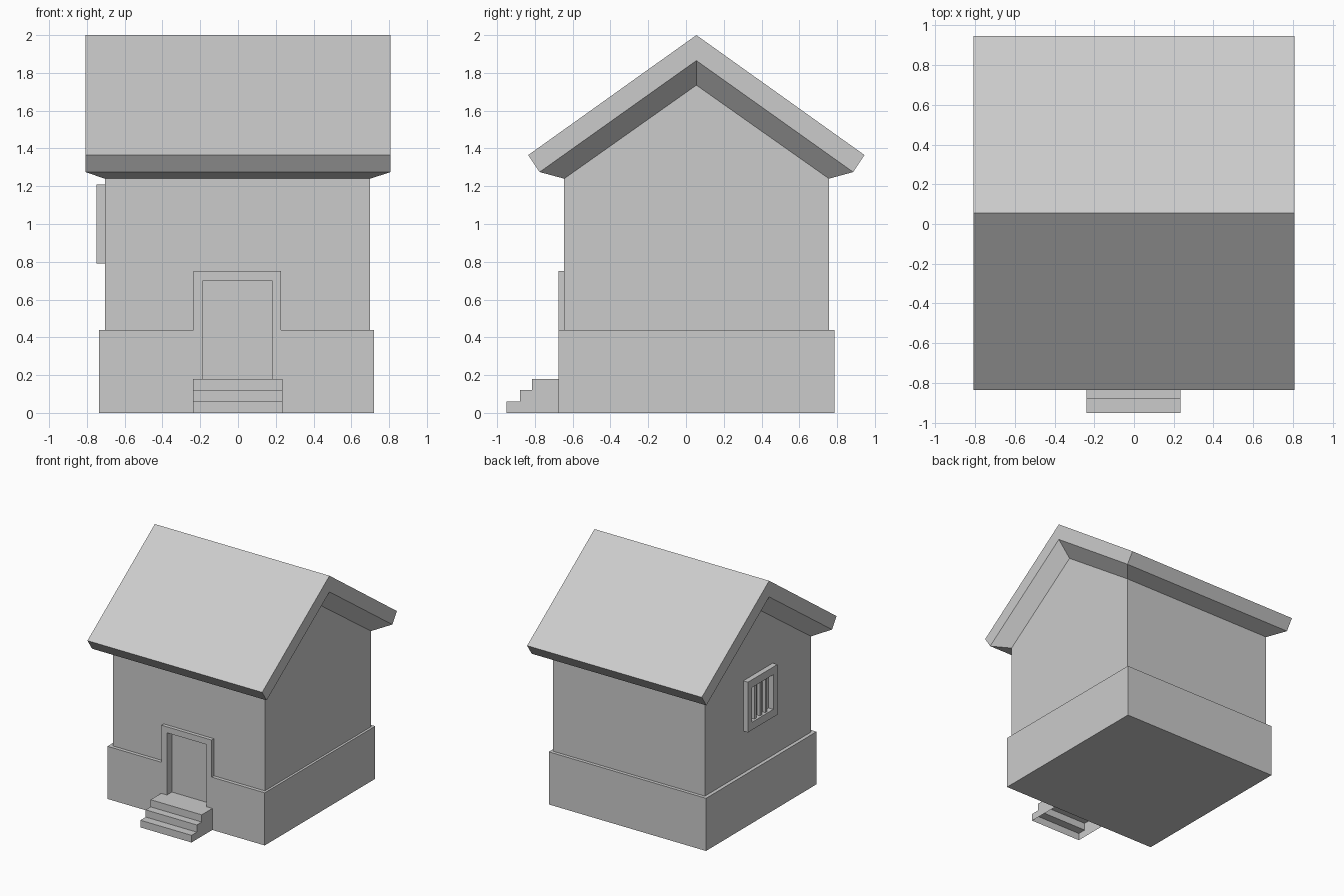
import bpy, bmesh

if "Cube" in bpy.data.objects:
    bpy.data.objects.remove(bpy.data.objects["Cube"])


def make(name, verts, faces):
    me = bpy.data.meshes.new(name)
    me.from_pydata(verts, [], faces)
    bm = bmesh.new()
    bm.from_mesh(me)
    bmesh.ops.recalc_face_normals(bm, faces=bm.faces)
    bm.to_mesh(me)
    bm.free()
    ob = bpy.data.objects.new(name, me)
    bpy.context.collection.objects.link(ob)
    return ob


def prism(name, profile, x0, x1, skip=()):
    """Extrude a (y, z) profile along x; skip lists open side indices."""
    n = len(profile)
    verts = [(x, y, z) for x in (x0, x1) for y, z in profile]
    faces = [tuple(range(n)), tuple(range(n, 2 * n))]
    faces += [(i, (i + 1) % n, n + (i + 1) % n, n + i)
              for i in range(n) if i not in skip]
    return make(name, verts, faces)


def box(name, x, y, z):
    return prism(name, [(y[0], z[0]), (y[1], z[0]), (y[1], z[1]), (y[0], z[1])], *x)


def combine(ob, other, operation):
    """Apply a boolean, then discard the helper."""
    other.hide_render = True
    mod = ob.modifiers.new("bool", 'BOOLEAN')
    mod.operation, mod.solver, mod.object = operation, 'EXACT', other
    bpy.context.view_layer.objects.active = ob
    bpy.ops.object.modifier_apply(modifier=mod.name)
    bpy.data.objects.remove(other)


RIDGE = 0.055
WX0, WX1 = -0.705, 0.70
gable = [(-0.645, 1.24), (RIDGE, 1.735), (0.757, 1.24)]

# Walls, plinth and door surround as one body with a recessed doorway
body = prism("house_body", [(0.757, 0.2), (-0.645, 0.2)] + gable, WX0, WX1)
combine(body, box("plinth", (-0.735, 0.72), (-0.675, 0.785), (0, 0.44)), 'UNION')
combine(body, box("door_surround", (-0.235, 0.228), (-0.675, -0.5), (0.3, 0.75)), 'UNION')
combine(body, box("door_cutter", (-0.185, 0.18), (-0.9, -0.61), (0.165, 0.70)), 'DIFFERENCE')

# Roof: thick slabs whose underside flares in to meet the wall tops
outer = [(-0.775, 1.275), (-0.835, 1.365), (RIDGE, 2.0),
         (0.945, 1.365), (0.885, 1.275), (RIDGE, 1.865)]
verts = [(x, y, z) for x in (-0.808, 0.808) for y, z in outer]
verts += [(x, y, z) for x in (WX0, WX1) for y, z in gable]
faces = [(i, i + 1, i + 7, i + 6) for i in range(4)]
for a, b in ((0, 12), (6, 15)):
    faces += [(a, a + 1, a + 2, a + 5), (a + 2, a + 3, a + 4, a + 5),
              (a, a + 5, b + 1, b), (a + 5, a + 4, b + 2, b + 1)]
faces += [(0, 6, 15, 12), (4, 10, 17, 14)]
make("roof", verts, faces)

# Front steps, open underneath
prism("front_steps", [(-0.95, 0), (-0.95, 0.06), (-0.88, 0.06), (-0.88, 0.12),
                      (-0.815, 0.12), (-0.815, 0.18), (-0.55, 0.18), (-0.55, 0)],
      -0.238, 0.235, skip=(7,))

# Barred window on the left gable
frame = box("window_frame", (-0.748, -0.70), (RIDGE - 0.195, RIDGE + 0.195), (0.79, 1.21))
combine(frame, box("window_cutter", (-0.8, -0.6), (RIDGE - 0.14, RIDGE + 0.14),
                   (0.855, 1.145)), 'DIFFERENCE')
for i in range(3):
    y = RIDGE + (i - 1) * 0.07
    box(f"window_bar_{i + 1}", (-0.732, -0.705), (y - 0.013, y + 0.013), (0.85, 1.15))
